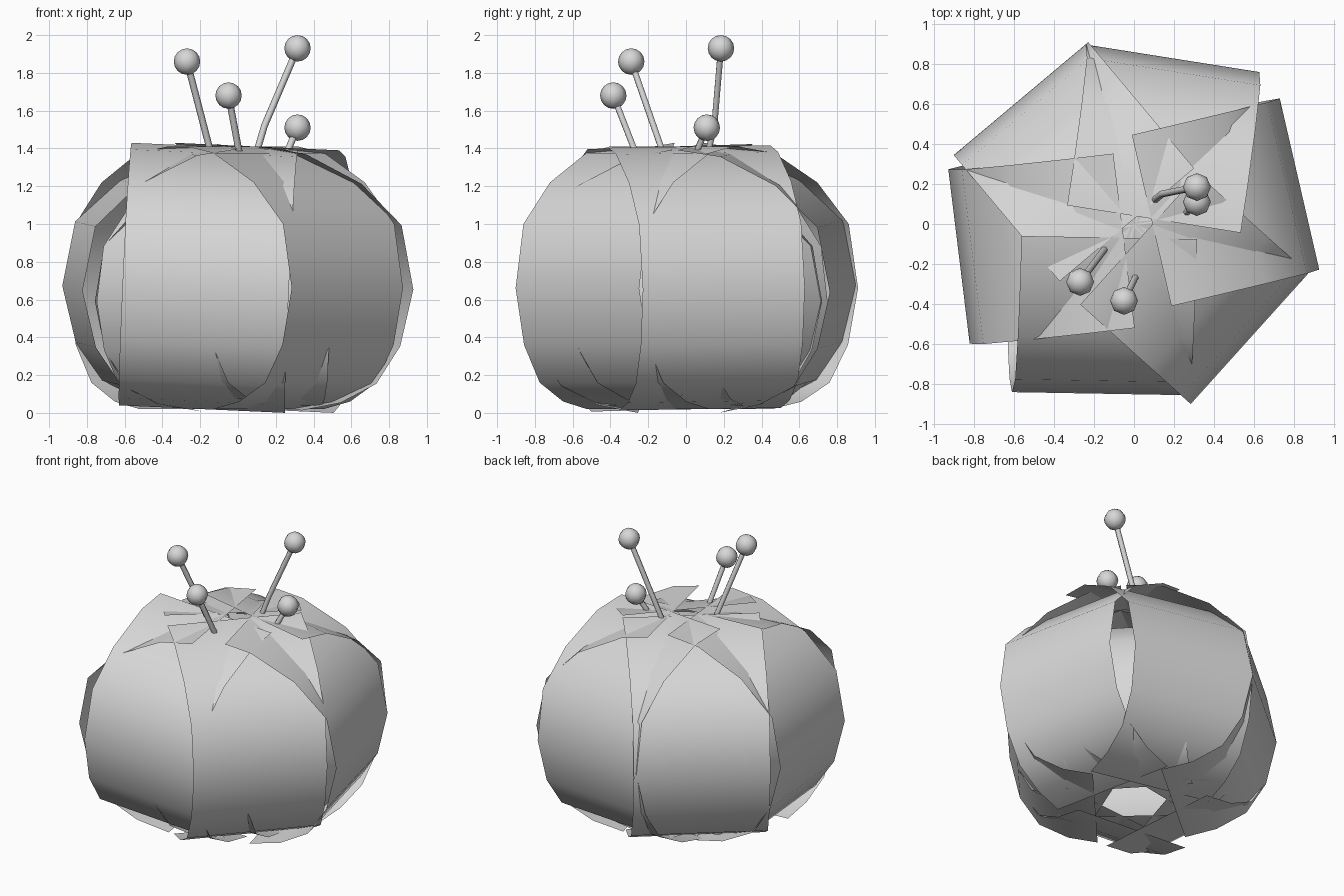
import bpy, bmesh, math
from mathutils import Vector

if "Cube" in bpy.data.objects:
    bpy.data.objects.remove(bpy.data.objects["Cube"])

mat = bpy.data.materials.new("pale grey")
mat.diffuse_color = (0.68, 0.68, 0.68, 1)
mat.use_nodes = True
mat.node_tree.nodes["Principled BSDF"].inputs["Base Color"].default_value = mat.diffuse_color


def finish(name, bm):
    me = bpy.data.meshes.new(name)
    bm.to_mesh(me)
    bm.free()
    me.materials.append(mat)
    for p in me.polygons:
        p.use_smooth = True
    ob = bpy.data.objects.new(name, me)
    bpy.context.collection.objects.link(ob)
    return ob


# C-shaped petal profile: (distance from axis, height)
PROFILE = [(0.0, 1.41), (0.27, 1.375), (0.57, 1.22), (0.79, 1.0), (0.855, 0.66),
           (0.785, 0.36), (0.655, 0.16), (0.46, 0.06), (0.25, 0.02)]


def petal(name, angle, offset, reach, end, roll, half=0.44, squash=1.0,
          low_end=0.25, base=0.02):
    """Strip bent along the profile, turned to face the angle."""
    a = math.radians(angle)
    n = Vector((math.cos(a), math.sin(a), 0))
    t = Vector((-math.sin(a), math.cos(a), 0))
    bm = bmesh.new()
    rows = []
    for i, (r, z) in enumerate(PROFILE):
        r = r * reach / 0.855
        if i == 0:
            r = end
        elif i == len(PROFILE) - 1:
            r = low_end
        z = base + (z - 0.02) * squash
        row = []
        for s in (-half, half):
            p = n * r + t * (s + offset + roll * (z - 0.7))
            p.z = z - roll * s
            row.append(bm.verts.new(p))
        rows.append(row)
    for u, v in zip(rows, rows[1:]):
        bm.faces.new((u[0], v[0], v[1], u[1]))
    return finish(name, bm)


# outer ring of six slightly irregular petals
for i, args in enumerate([(13, 0.008, 0.853, 0.09, -0.015),
                          (81, -0.063, 0.85, 0.04, -0.045),
                          (130, 0.03, 0.845, 0.02, 0.0),
                          (187, 0.056, 0.89, 0.06, 0.03),
                          (269, -0.155, 0.853, 0.07, 0.045),
                          (318, -0.04, 0.815, 0.07, 0.0)]):
    petal("outer_petal_%d" % (i + 1), *args)

# inner ring, lower and tucked between the outer petals
for i, (angle, offset, reach) in enumerate([(43, 0, 0.67), (100, 0, 0.66), (163, 0, 0.67),
                                            (227, 0.03, 0.70), (275, 0.03, 0.66),
                                            (338, 0, 0.66)]):
    petal("inner_petal_%d" % (i + 1), angle, offset, reach, -0.01, 0.0,
          half=0.40, squash=0.86, low_end=0.18, base=0.04)


def rod(name, pts, radius, sides=6):
    bm = bmesh.new()
    pts = [Vector(p) for p in pts]
    rings = []
    for i, p in enumerate(pts):
        d = (pts[min(i + 1, len(pts) - 1)] - pts[max(i - 1, 0)]).normalized()
        u = d.cross(Vector((0, 1, 0))).normalized()
        w = d.cross(u)
        rings.append([bm.verts.new(p + radius * (u * math.cos(k * math.tau / sides)
                                                 + w * math.sin(k * math.tau / sides)))
                      for k in range(sides)])
    for a, b in zip(rings, rings[1:]):
        for k in range(sides):
            j = (k + 1) % sides
            bm.faces.new((a[k], a[j], b[j], b[k]))
    bmesh.ops.recalc_face_normals(bm, faces=bm.faces)
    return finish(name, bm)


# stamens: rod from the base up to a ball
STAMENS = [
    [(-0.27, -0.29, 1.86), (-0.15, -0.13, 1.40), (-0.07, -0.05, 0.95), (-0.02, -0.01, 0.2)],
    [(-0.05, -0.385, 1.68), (0.01, -0.26, 1.36), (0.02, -0.12, 0.9), (0.01, -0.02, 0.2)],
    [(0.315, 0.185, 1.93), (0.14, 0.15, 1.52), (0.09, 0.11, 1.35), (0.02, 0.02, 0.2)],
    [(0.315, 0.11, 1.51), (0.26, 0.055, 1.38), (0.12, 0.03, 0.9), (0.02, 0.0, 0.2)],
]
for i, pts in enumerate(STAMENS):
    rod("stamen_rod_%d" % (i + 1), pts, 0.018)
    bm = bmesh.new()
    bmesh.ops.create_uvsphere(bm, u_segments=8, v_segments=8, radius=0.07)
    bmesh.ops.translate(bm, verts=bm.verts, vec=pts[0])
    finish("stamen_ball_%d" % (i + 1), bm)
